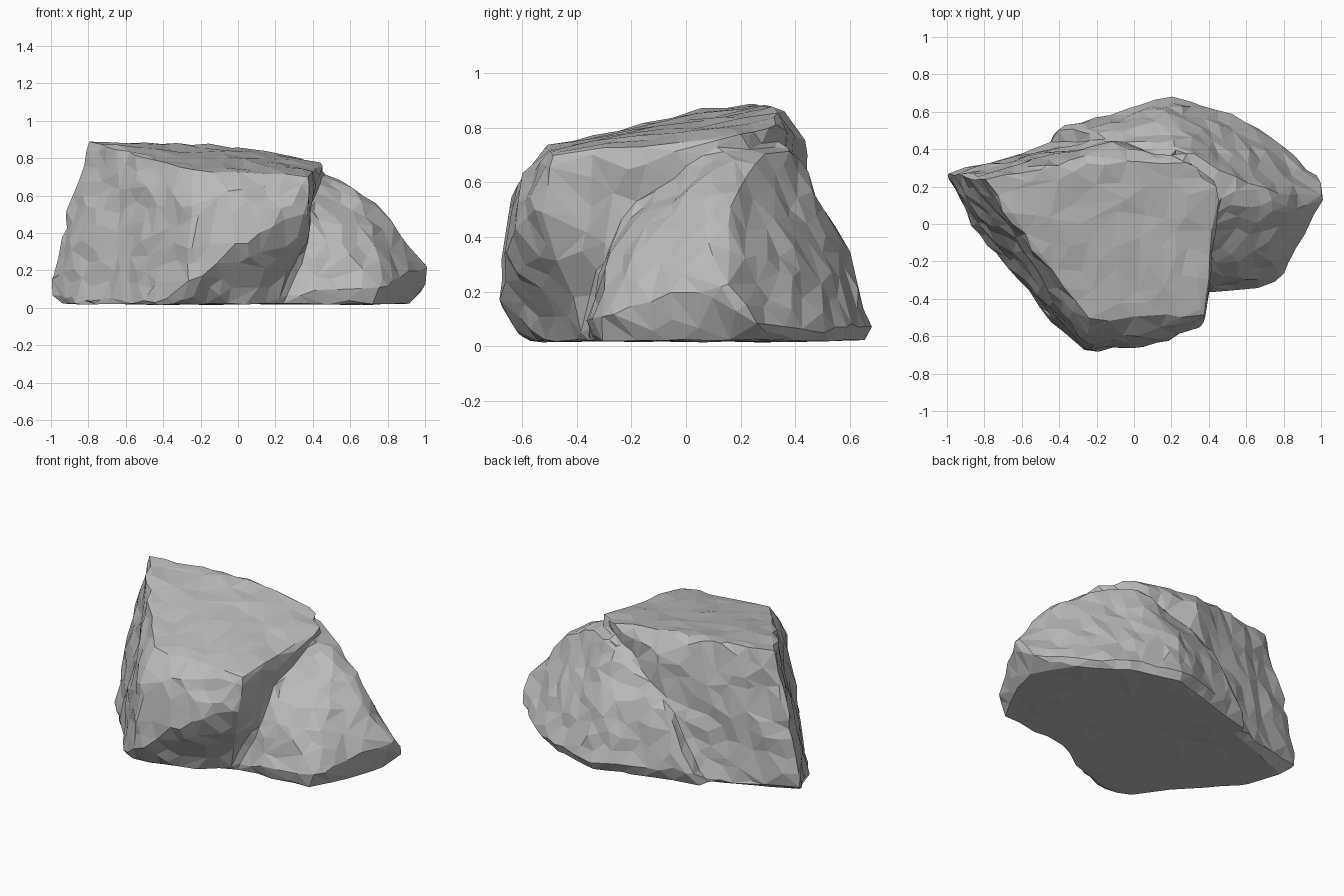
import bpy, bmesh
from mathutils import Vector, noise

cube = bpy.data.objects.get("Cube")
if cube:
    bpy.data.objects.remove(cube, do_unlink=True)

# Corner points of the tall block: foot, belly, rim
BLOCK = [
    (-.95, .2, .02), (-.84, -.04, .02), (-.64, -.23, .02), (-.42, -.53, .02),
    (-.3, -.59, .02), (0, -.5, .02), (.22, -.37, .02),
    (-.6, .34, .02), (-.2, .48, .02),
    (-1.01, .27, .08), (-.25, -.68, .16), (.2, -.63, .45), (.37, -.53, .5),
    (-.25, -.64, .55), (0, -.6, .62), (.34, -.3, .3), (-.95, .27, .4),
    (-.8, .24, .9), (-.52, -.15, .81), (-.25, -.5, .74), (.38, -.49, .71),
    (.45, .05, .74), (.44, .2, .77), (.3, .33, .81), (0, .34, .86),
    (-.4, .32, .88), (-.1, .43, .75),
]
# Corner points of the low shoulder that wraps the right and back
SHOULDER = [
    (.18, -.36, .02), (.72, -.31, .02), (.86, -.05, .02), (.92, .15, .02),
    (.78, .4, .02), (.5, .58, .02), (.2, .66, .02), (-.1, .57, .02), (-.45, .46, .02),
    (.4, -.37, .1), (.77, -.33, .11), (.93, -.03, .2), (1.01, .15, .2), (.98, .26, .08),
    (.81, .42, .06), (.5, .6, .07), (.2, .69, .07), (-.1, .59, .08), (-.38, .52, .12),
    (.4, -.24, .46), (.71, -.12, .42), (.86, .07, .43), (.77, .15, .52),
    (.61, .1, .64), (.47, .1, .7), (.47, .28, .71), (.15, .56, .42),
    (.25, .4, .73), (-.2, .48, .45),
]


def add_hull(bm, points):
    """Wrap a closed convex shell round the points."""
    verts = [bm.verts.new(p) for p in points]
    result = bmesh.ops.convex_hull(bm, input=verts)
    loose = set(result["geom_interior"]) | set(result["geom_unused"])
    bmesh.ops.delete(bm, geom=[g for g in loose if isinstance(g, bmesh.types.BMVert)],
                     context="VERTS")


def evaluated_copy(obj):
    """Bake the modifiers of an object into a new mesh."""
    graph = bpy.context.evaluated_depsgraph_get()
    return bpy.data.meshes.new_from_object(obj.evaluated_get(graph))


# Stone colour
stone = bpy.data.materials.new("grey stone")
stone.use_nodes = True
colour = (.5, .5, .5, 1)
stone.diffuse_color = colour
shader = next(n for n in stone.node_tree.nodes if n.type == "BSDF_PRINCIPLED")
shader.inputs["Base Color"].default_value = colour
shader.inputs["Roughness"].default_value = .9

# Join both masses into one skin
bm = bmesh.new()
for corner_points in (BLOCK, SHOULDER):
    add_hull(bm, corner_points)
bmesh.ops.recalc_face_normals(bm, faces=bm.faces)
mesh = bpy.data.meshes.new("boulder")
bm.to_mesh(mesh)
bm.free()
boulder = bpy.data.objects.new("boulder", mesh)
bpy.context.collection.objects.link(boulder)
skin = boulder.modifiers.new("skin", "REMESH")
skin.mode = "VOXEL"
skin.voxel_size = .022
boulder.data = evaluated_copy(boulder)
boulder.modifiers.clear()

# Weather the surface: broad dents, small chips, a nearly flat underside
normals = [v.normal.copy() for v in boulder.data.vertices]
for v, normal in zip(boulder.data.vertices, normals):
    broad = noise.noise(v.co * 4 + Vector((3, 1, 7)))
    chips = noise.noise(v.co * 10)
    rough = .3 if normal.z < -.7 else .6 if normal.z > .8 else 1
    v.co += normal * rough * (.018 * broad + .016 * chips)

# Reduce to irregular flat facets
facets = boulder.modifiers.new("facets", "DECIMATE")
facets.ratio = 1200 / sum(len(p.vertices) - 2 for p in boulder.data.polygons)
boulder.data = evaluated_copy(boulder)
boulder.modifiers.clear()
boulder.data.name = "boulder"
boulder.data.materials.clear()
boulder.data.materials.append(stone)
for face in boulder.data.polygons:
    face.use_smooth = False
    face.material_index = 0
